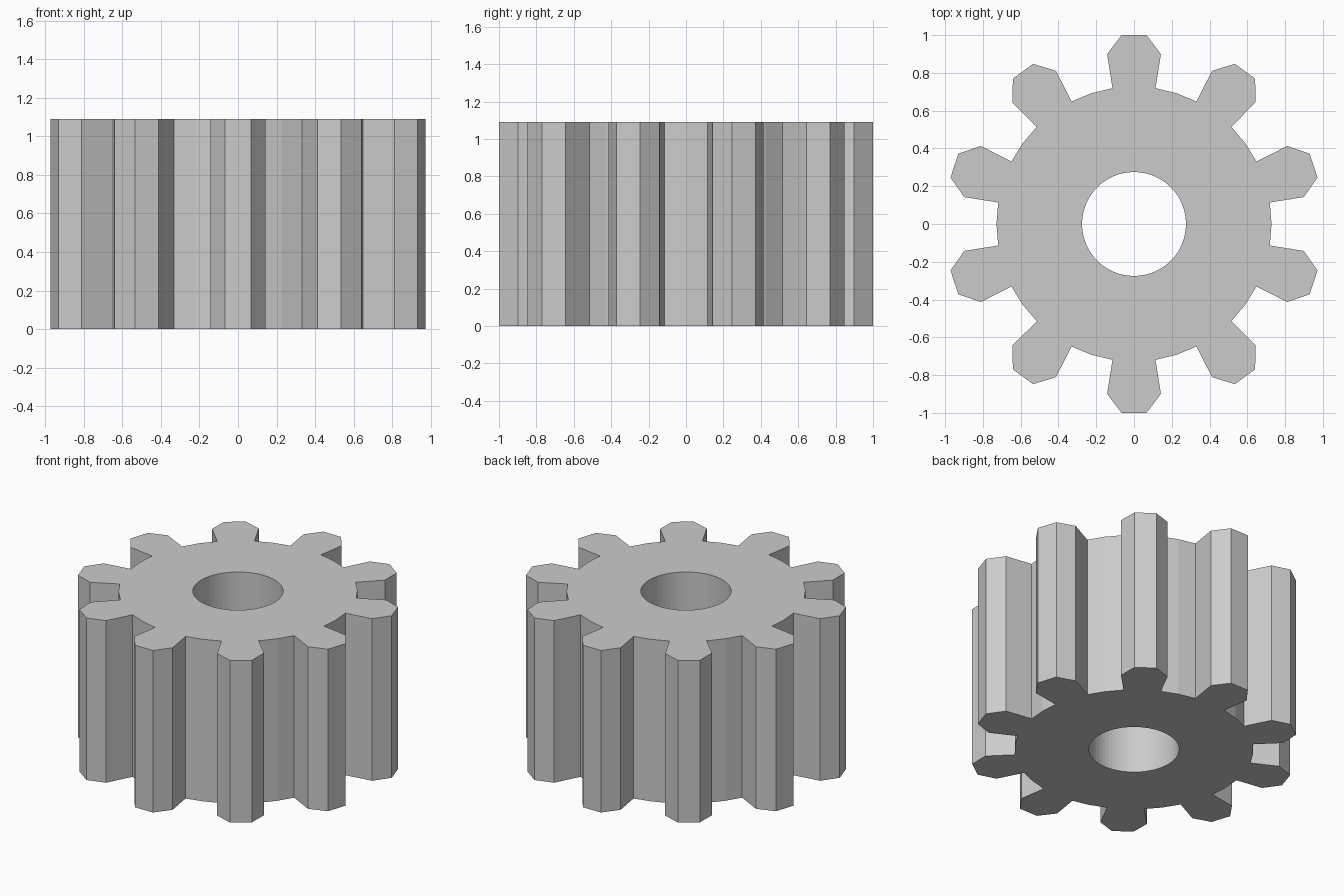
import bpy, bmesh
from math import radians, sin, cos, pi

if "Cube" in bpy.data.objects:
    bpy.data.objects.remove(bpy.data.objects["Cube"])

TEETH = 10
HEIGHT = 1.09
BORE_RADIUS = 0.275
BORE_SIDES = 64
# One tooth pitch: (degrees from tooth centre, radius)
TOOTH = [(-9, 0.728), (-9, 0.91), (-3.8, 1.002), (3.8, 1.002),
         (9, 0.91), (9, 0.728), (18, 0.728)]


def add_loop(bm, points):
    """Closed loop of edges on the ground plane from (angle, radius) points."""
    verts = [bm.verts.new((r * cos(a), r * sin(a), 0)) for a, r in points]
    return [bm.edges.new((v, verts[(i + 1) % len(verts)]))
            for i, v in enumerate(verts)]


bm = bmesh.new()

# Toothed outline, first tooth pointing along +y
outline = [(radians(90 + i * 360 / TEETH + a), r)
           for i in range(TEETH) for a, r in TOOTH]
# Round centre bore
bore = [(2 * pi * i / BORE_SIDES, BORE_RADIUS) for i in range(BORE_SIDES)]
edges = add_loop(bm, outline) + add_loop(bm, bore)

# Fill between the loops and extrude to full height
bmesh.ops.triangle_fill(bm, edges=edges, use_beauty=True, normal=(0, 0, 1))
ext = bmesh.ops.extrude_face_region(bm, geom=bm.faces[:], use_keep_orig=True)
top = [g for g in ext["geom"] if isinstance(g, bmesh.types.BMVert)]
bmesh.ops.translate(bm, verts=top, vec=(0, 0, HEIGHT))
bmesh.ops.recalc_face_normals(bm, faces=bm.faces[:])

mesh = bpy.data.meshes.new("spur_gear")
bm.to_mesh(mesh)
bm.free()
gear = bpy.data.objects.new("spur_gear", mesh)
bpy.context.collection.objects.link(gear)
